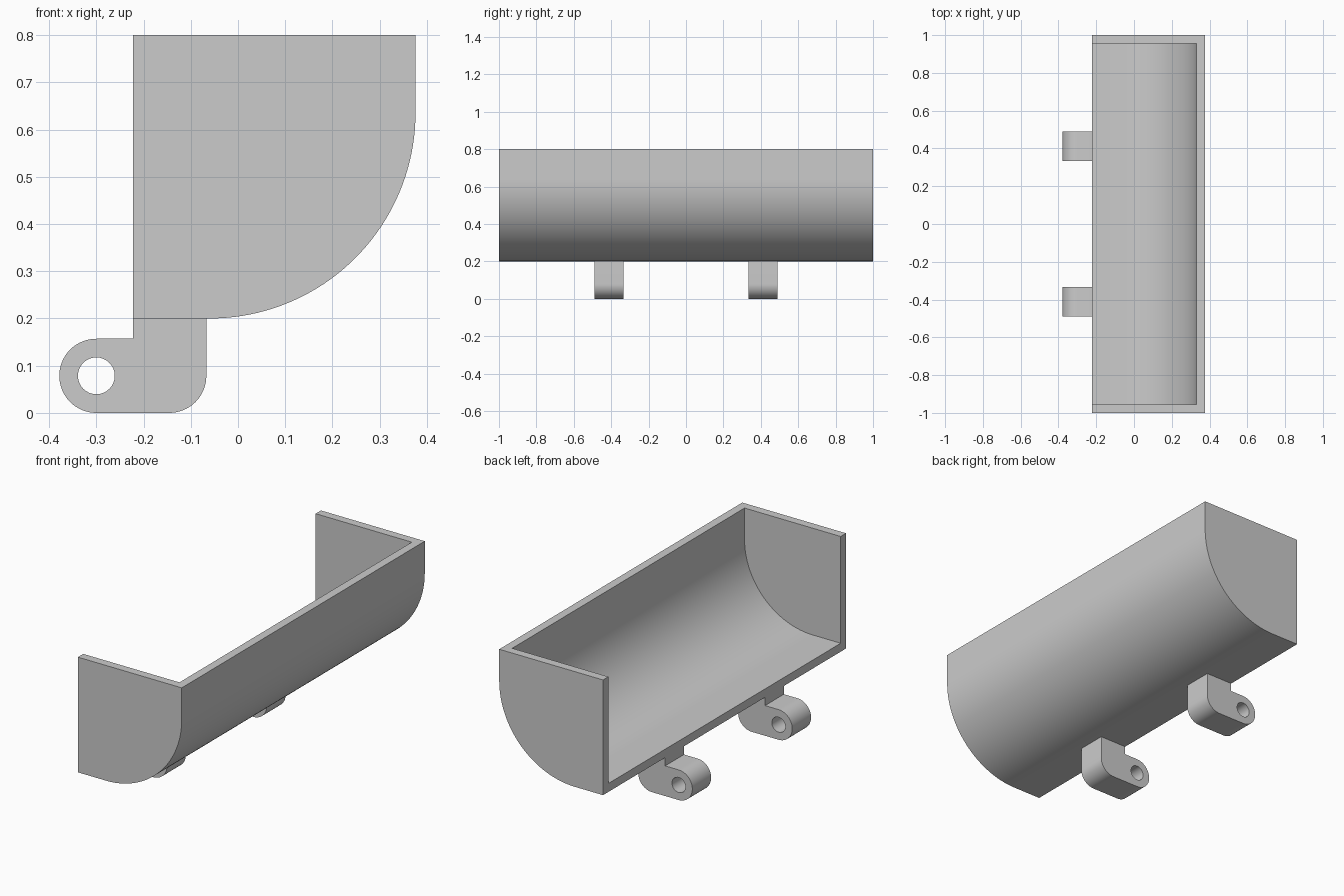
import bpy
import bmesh
from math import cos, sin, pi, radians

cube = bpy.data.objects.get("Cube")
if cube:
    bpy.data.objects.remove(cube, do_unlink=True)

grey = bpy.data.materials.new("plain grey")
grey.use_nodes = True
colour = (0.6, 0.6, 0.6, 1)
grey.diffuse_color = colour
grey.node_tree.nodes["Principled BSDF"].inputs["Base Color"].default_value = colour


def arc(cx, cz, r, start, end, steps):
    """Points on an arc in the x-z plane, angles in degrees."""
    angles = [radians(start + (end - start) * i / steps) for i in range(steps + 1)]
    return [(cx + r * cos(a), cz + r * sin(a)) for a in angles]


def prism(name, outline, y0, y1):
    """Extrude an x-z outline along y."""
    bm = bmesh.new()
    face = bm.faces.new([bm.verts.new((x, y0, z)) for x, z in outline])
    ext = bmesh.ops.extrude_face_region(bm, geom=[face])
    moved = [v for v in ext["geom"] if isinstance(v, bmesh.types.BMVert)]
    bmesh.ops.translate(bm, vec=(0, y1 - y0, 0), verts=moved)
    bmesh.ops.recalc_face_normals(bm, faces=bm.faces)
    mesh = bpy.data.meshes.new(name)
    bm.to_mesh(mesh)
    bm.free()
    mesh.materials.append(grey)
    obj = bpy.data.objects.new(name, mesh)
    bpy.context.collection.objects.link(obj)
    return obj


def finish(obj, cutter):
    """Cut one solid out of another, then smooth the curved faces."""
    mod = obj.modifiers.new("cut", "BOOLEAN")
    mod.operation = "DIFFERENCE"
    mod.solver = "EXACT"
    mod.object = cutter
    bpy.ops.object.select_all(action="DESELECT")
    bpy.context.view_layer.objects.active = obj
    obj.select_set(True)
    bpy.ops.object.modifier_apply(modifier=mod.name)
    bpy.data.objects.remove(cutter, do_unlink=True)
    bpy.ops.object.shade_smooth_by_angle(angle=radians(30))


# Tray: quarter-round trough with closed ends, open at the top and on -x
back, top, wall = -0.222, 0.8, 0.044
cx, cz, radius = -0.06, 0.636, 0.436


def trough(r, x_open, z_open):
    return [(x_open, z_open), (x_open, cz - r)] + arc(cx, cz, r, -90, 0, 40) + [(cx + r, z_open)]


tray = prism("tray", trough(radius, back, top), -1, 1)
hollow = prism("tray_hollow", trough(radius - wall, back - 0.1, top + 0.1), wall - 1, 1 - wall)
finish(tray, hollow)

# Hinge lugs: L-shaped tabs with a rounded eye and a pin hole
eye_x, eye_r, lug_right = -0.3, 0.0785, -0.067
lug_outline = (
    [(back, 0.2), (back, 2 * eye_r)]
    + arc(eye_x, eye_r, eye_r, 90, 270, 32)
    + arc(lug_right - eye_r, eye_r, eye_r, -90, 0, 16)
    + [(lug_right, 0.2)]
)
for side, y in (("front", -0.411), ("rear", 0.411)):
    lug = prism(side + "_hinge_lug", lug_outline, y - 0.0775, y + 0.0775)
    pin = prism("pin_cutter", arc(eye_x, eye_r, 0.039, 0, 348.75, 31), y - 0.2, y + 0.2)
    finish(lug, pin)
